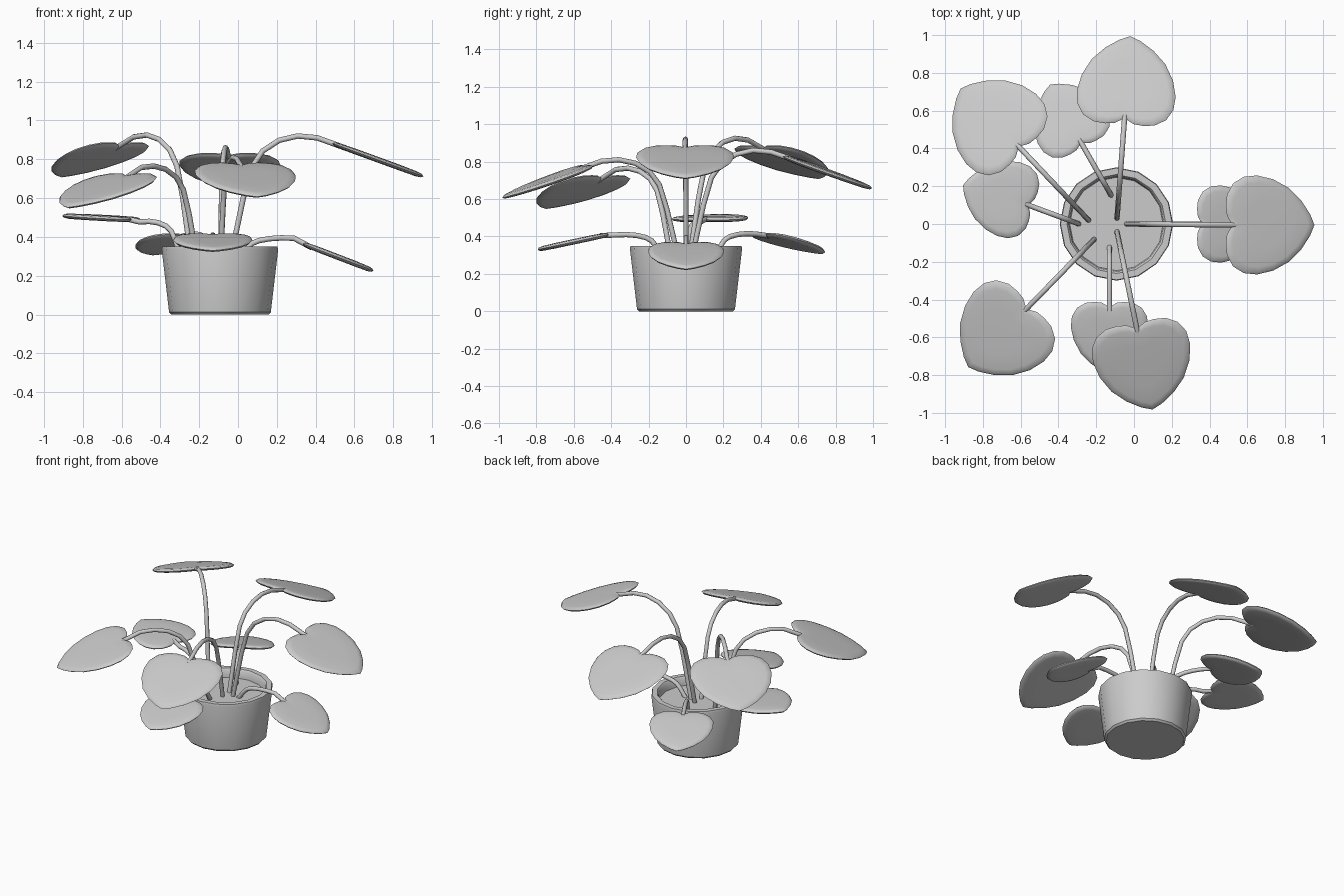
import bpy, bmesh, math
from mathutils import Matrix, Vector

if "Cube" in bpy.data.objects:
    bpy.data.objects.remove(bpy.data.objects["Cube"], do_unlink=True)

# Single matte grey for the whole plant
grey = bpy.data.materials.new("plain_grey")
grey.use_nodes = True
colour = (0.6, 0.6, 0.6, 1)
grey.diffuse_color = colour
grey.node_tree.nodes["Principled BSDF"].inputs["Base Color"].default_value = colour


def finish(name, bm, angle):
    bmesh.ops.recalc_face_normals(bm, faces=bm.faces)
    mesh = bpy.data.meshes.new(name)
    bm.to_mesh(mesh)
    bm.free()
    mesh.materials.append(grey)
    obj = bpy.data.objects.new(name, mesh)
    bpy.context.collection.objects.link(obj)
    bpy.ops.object.select_all(action="DESELECT")
    obj.select_set(True)
    bpy.context.view_layer.objects.active = obj
    bpy.ops.object.shade_smooth_by_angle(angle=math.radians(angle))
    return obj


def loft(bm, rings, caps):
    """Skin closed rings of equal length, closing both ends onto cap points."""
    loops = [[bm.verts.new(p) for p in ring] for ring in rings]
    n = len(loops[0])
    for a, b in zip(loops, loops[1:]):
        for i in range(n):
            bm.faces.new((a[i], a[(i + 1) % n], b[(i + 1) % n], b[i]))
    for loop, point in zip((loops[0], loops[-1]), caps):
        tip = bm.verts.new(point)
        for i in range(n):
            bm.faces.new((loop[i], loop[(i + 1) % n], tip))


# Pot with a thick rim and sunken soil
POT_X, SOIL_Z, SIDES = -0.093, 0.29, 16
pot_profile = [(0.25, 0), (0.262, 0.012), (0.30, 0.335), (0.296, 0.35),
               (0.262, 0.35), (0.252, 0.338), (0.247, SOIL_Z)]
rings = [[(POT_X + r * math.cos(2 * math.pi * i / SIDES),
           r * math.sin(2 * math.pi * i / SIDES), z) for i in range(SIDES)]
         for r, z in pot_profile]
bm = bmesh.new()
loft(bm, rings, [(POT_X, 0, 0), (POT_X, 0, SOIL_Z)])
finish("pot", bm, 35)

# Half outline of a heart leaf, from the stem notch to the tip
half = [(0, 0), (-0.03, 0.05), (-0.036, 0.1), (-0.03, 0.16), (0.005, 0.22),
        (0.065, 0.255), (0.14, 0.262), (0.23, 0.242), (0.32, 0.195),
        (0.39, 0.128), (0.44, 0.055), (0.463, 0)]
outline = half + [(u, -v) for u, v in half[-2:0:-1]]
# Cushion section: outline scale and height of each ring
section = [(0.5, -0.014), (0.85, -0.013), (0.96, -0.009), (1, 0),
           (0.96, 0.009), (0.85, 0.013), (0.5, 0.015)]
MID = 0.2


def leaf(name, notch, heading, pitch, size):
    bm = bmesh.new()
    rings = [[(MID + (u - MID) * s, v * s, z) for u, v in outline] for s, z in section]
    loft(bm, rings, [(MID, 0, -0.014), (MID, 0, 0.015)])
    bm.transform(Matrix.Translation(notch)
                 @ Matrix.Rotation(math.radians(heading), 4, "Z")
                 @ Matrix.Rotation(math.radians(pitch), 4, "Y")
                 @ Matrix.Diagonal((size, size, 1, 1)))
    finish(name, bm, 60)


# Stem arch: share of the reach against share of the peak height
arch = [(0, 0), (0.06, 0.25), (0.12, 0.5), (0.2, 0.75), (0.3, 0.88),
        (0.45, 0.965), (0.62, 1), (0.8, 0.985)]


def stem(name, base, notch, peak):
    start = Vector((base[0], base[1], SOIL_Z - 0.01))
    end = Vector(notch)
    path = []
    for t, h in arch:
        p = start.lerp(end, t)
        p.z = start.z + (peak - start.z) * h
        path.append(p)
    path += [end, end + (end - path[-1]) * 0.3]
    bm = bmesh.new()
    side = Vector((-(end - start).y, (end - start).x, 0)).normalized()
    rings = []
    for i, p in enumerate(path):
        along = (path[min(i + 1, len(path) - 1)] - path[max(i - 1, 0)]).normalized()
        up = side.cross(along)
        rings.append([p + 0.014 * (side * math.cos(a) + up * math.sin(a))
                      for a in (math.tau * k / 8 for k in range(8))])
    loft(bm, rings, [path[0], path[-1]])
    finish(name, bm, 50)


# name, stem base, leaf notch, stem peak, heading, pitch, size
shoots = [
    ("left_upper", (-0.04, 0), (0.52, -0.005, 0.87), 0.92, 0, 20, 1),
    ("left_lower", (0, 0), (0.36, 0, 0.355), 0.395, 0, 21, 0.78),
    ("back_upper", (-0.09, 0.03), (-0.05, 0.56, 0.815), 0.86, 86, 20, 1),
    ("back_lower", (-0.12, 0.15), (-0.28, 0.43, 0.405), 0.415, 118, 15, 0.78),
    ("right_back", (-0.24, 0.02), (-0.61, 0.41, 0.87), 0.925, 135, 20, 1),
    ("right_middle", (-0.29, 0), (-0.56, 0.1, 0.49), 0.48, 163, -3, 0.78),
    ("right_front", (-0.21, -0.08), (-0.57, -0.45, 0.71), 0.765, 225, 20, 1),
    ("front_lower", (-0.13, -0.12), (-0.13, -0.44, 0.405), 0.41, -90, 12, 0.78),
    ("front_upper", (-0.09, -0.04), (0.015, -0.555, 0.765), 0.81, -79, 20, 1),
]
for name, base, notch, peak, heading, pitch, size in shoots:
    stem(name + "_stem", base, notch, peak)
    leaf(name + "_leaf", notch, heading, pitch, size)
